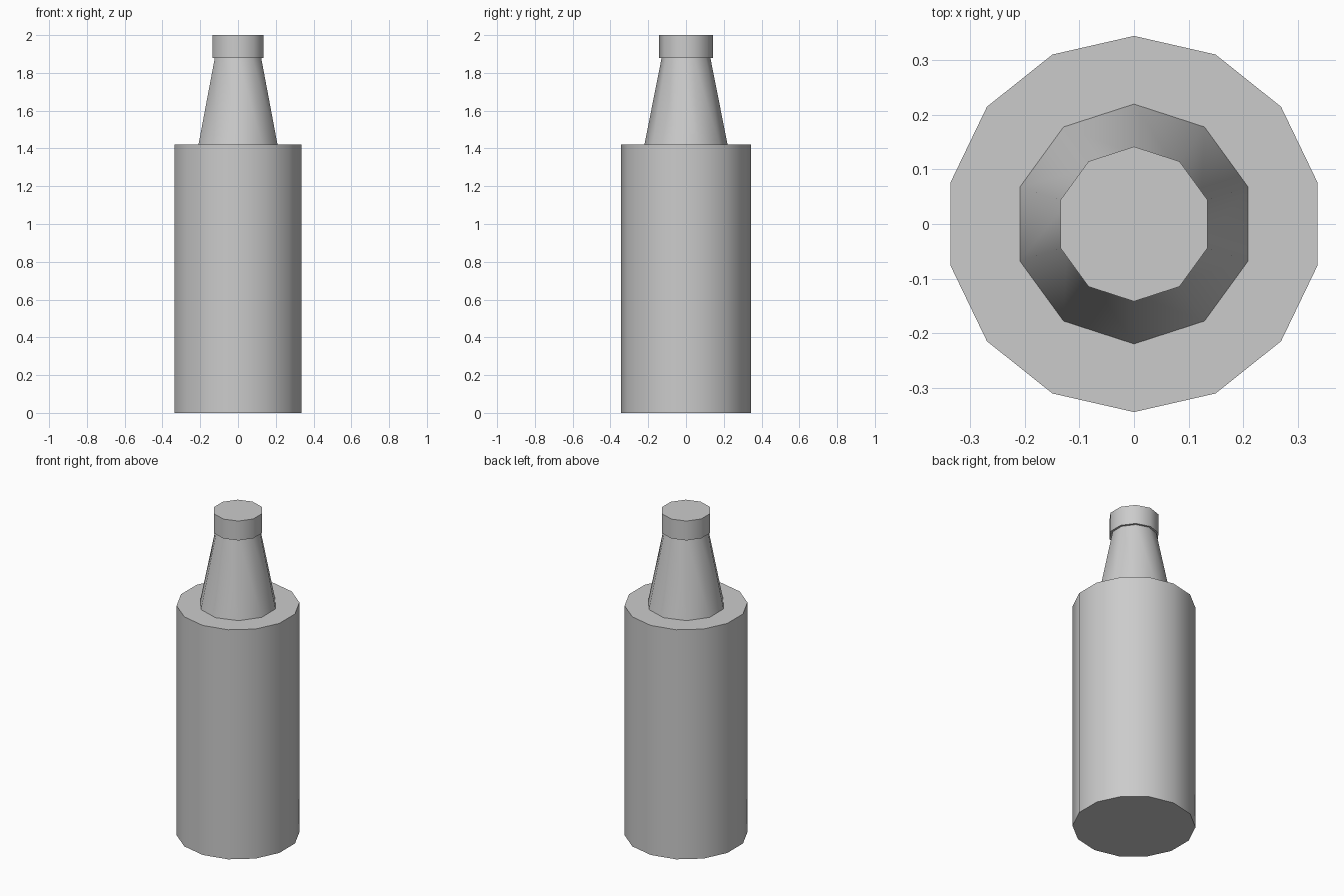
import bpy
import math

if "Cube" in bpy.data.objects:
    bpy.data.objects.remove(bpy.data.objects["Cube"])


def frustum(name, sides, r_bottom, r_top, z0, z1):
    bpy.ops.mesh.primitive_cone_add(vertices=sides, radius1=r_bottom, radius2=r_top,
                                    depth=z1 - z0, location=(0, 0, (z0 + z1) / 2))
    ob = bpy.context.object
    ob.name = name
    # smooth around the sides, sharp at the rims
    bpy.ops.object.shade_smooth_by_angle(angle=math.radians(45))
    return ob


# 14-sided body, 10-sided tapered neck and cap
frustum("bottle_body", 14, 0.345, 0.345, 0.0, 1.42)
frustum("bottle_neck", 10, 0.22, 0.129, 1.42, 1.88)
frustum("bottle_cap", 10, 0.142, 0.142, 1.88, 2.0)
